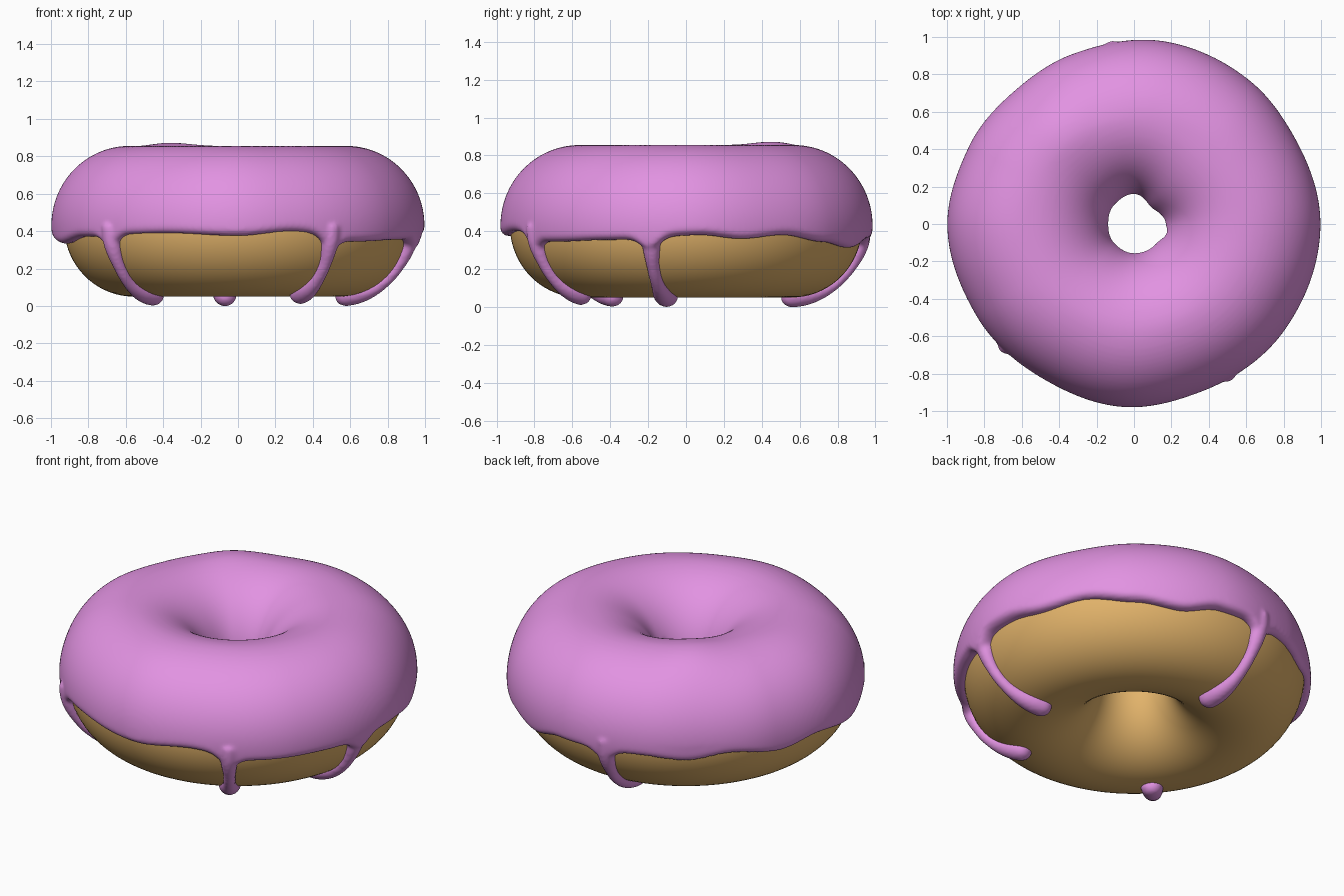
import bpy, bmesh, math
from mathutils import Vector

if "Cube" in bpy.data.objects:
    bpy.data.objects.remove(bpy.data.objects["Cube"])

R, RX, RZ, ZC = 0.5575, 0.3725, 0.38, 0.43   # ring radius, section radii, centre height


def material(name, rgb):
    m = bpy.data.materials.new(name)
    m.diffuse_color = (*rgb, 1)
    m.use_nodes = True
    m.node_tree.nodes["Principled BSDF"].inputs["Base Color"].default_value = m.diffuse_color
    return m


def make_object(name, bm, mat):
    bmesh.ops.recalc_face_normals(bm, faces=bm.faces[:])
    for f in bm.faces:
        f.smooth = True
    me = bpy.data.meshes.new(name)
    bm.to_mesh(me)
    bm.free()
    me.materials.append(mat)
    ob = bpy.data.objects.new(name, me)
    bpy.context.collection.objects.link(ob)
    return ob


def wave(keys, deg):
    """Smooth periodic interpolation of (degrees, value) pairs."""
    deg %= 360
    pts = [(keys[-1][0] - 360, keys[-1][1])] + keys + [(keys[0][0] + 360, keys[0][1])]
    for (a, va), (b, vb) in zip(pts, pts[1:]):
        if a <= deg <= b:
            t = (deg - a) / (b - a)
            return va + (vb - va) * t * t * (3 - 2 * t)


def surface(theta, phi, off=0.0):
    """Point on the dough ring, pushed outwards by off."""
    r = R + (RX + off) * math.cos(phi)
    return Vector((r * math.cos(theta), r * math.sin(theta), ZC + (RZ + off) * math.sin(phi)))


def grid_faces(bm, rings, close):
    n = len(rings)
    for i in range(n if close else n - 1):
        a, b = rings[i], rings[(i + 1) % n]
        for j in range(len(a)):
            k = (j + 1) % len(a)
            bm.faces.new((a[j], a[k], b[k], b[j]))


tan = material("dough_tan", (0.76, 0.45, 0.145))
pink = material("icing_pink", (0.76, 0.29, 0.76))

# Dough ring
bm = bmesh.new()
rings = [[bm.verts.new(surface(math.tau * i / 144, math.tau * j / 72)) for j in range(72)]
         for i in range(144)]
grid_faces(bm, rings, True)
make_object("dough", bm, tan)

# Icing outline, lower edge height, hole thickness and hole edge height by angle
OUTLINE = [(0, .997), (30, .975), (50, .985), (80, .99), (110, .966), (130, .955), (155, .975),
           (180, .998), (210, .975), (240, .96), (268, .98), (290, .966), (325, .985)]
EDGE = [(5, .38), (18, .36), (33, .38), (50, .345), (66, .315), (80, .36), (110, .36), (125, .34),
        (140, .375), (158, .34), (172, .375), (193, .335), (210, .37), (245, .39), (270, .375),
        (288, .40), (312, .345), (335, .355)]
HOLE_T = [(0, .03), (45, .06), (90, .025), (135, .04), (180, .05), (225, .04), (270, .03)]
HOLE_Z = [(0, .50), (45, .43), (90, .42), (180, .43), (270, .42), (320, .44), (345, .54)]
# Drips: start angle, end angle, phi of the tip
DRIPS = [(223.5, 220.5, -1.62), (302, 301, -1.48), (348.5, 350, -1.66), (97, 97, -1.72)]

# Icing shell with a rounded lip
bm = bmesh.new()
rings = []
NT, NP = 300, 70
for i in range(NT):
    th = math.tau * i / NT
    d = math.degrees(th)
    z_out = wave(EDGE, d)
    for a, _, _ in DRIPS:
        gap = (d - a + 180) % 360 - 180
        z_out -= 0.06 * math.exp(-(gap / 4.0) ** 2)
    p0 = math.asin((z_out - ZC) / RZ)
    p1 = math.pi - math.asin((wave(HOLE_Z, d) - ZC) / RZ)
    t_out, t_in = wave(OUTLINE, d) - 0.93, wave(HOLE_T, d)
    outer, inner = [], []
    for j in range(NP + 1):
        u = 0.5 - 0.5 * math.cos(math.pi * j / NP)
        ph = p0 + (p1 - p0) * u
        c = math.cos(ph)
        t = 0.045 + ((t_out if c > 0 else t_in) - 0.045) * abs(c)
        # small swelling on top
        p = surface(th, ph)
        if p.z > ZC:
            t += 0.022 * math.exp(-((p.x + .4) ** 2 + (p.y - .5) ** 2) / .03)
        lip = min(1, min(ph - p0, p1 - ph) * RX / 0.04)
        t *= math.sqrt(max(0, 1 - (1 - lip) ** 2))
        outer.append(bm.verts.new(surface(th, ph, t)))
        inner.append(bm.verts.new(surface(th, ph, -0.02)))
    rings.append(outer + inner[::-1])
grid_faces(bm, rings, True)


def smooth(a, b, x):
    x = max(0, min(1, (x - a) / (b - a)))
    return x * x * (3 - 2 * x)


# Drips: thin stems running down the dough into round blobs underneath
for a, b, tip in DRIPS:
    rings = []
    n, start = 60, 0.0
    for i in range(n + 1):
        s = i / n
        th = math.radians(a + (b - a) * smooth(.3, 1, s))
        ph = start + (tip - start) * s
        blob = smooth(.5, .88, s)
        rad = 0.034 + 0.016 * (1 - smooth(.1, .4, s)) + 0.028 * blob
        centre = surface(th, ph, 0.006 - 0.016 * blob)
        left = (1 - s) * abs(tip - start) * RX / 0.06
        if left < 1:
            rad *= math.sqrt(max(0.003, 1 - (1 - left) ** 2))
        side = Vector((-math.sin(th), math.cos(th), 0))
        out = Vector((math.cos(ph) * math.cos(th), math.cos(ph) * math.sin(th), math.sin(ph)))
        rings.append([bm.verts.new(centre + rad * (side * math.cos(q) + out * math.sin(q)))
                      for q in (math.tau * k / 20 for k in range(20))])
    grid_faces(bm, rings, False)
    bm.faces.new(rings[0])
    bm.faces.new(rings[-1])

# Fuse shell and drips into one smooth skin
icing = make_object("icing", bm, pink)
rem = icing.modifiers.new("fuse", 'REMESH')
rem.mode = 'VOXEL'
rem.voxel_size = 0.0115
rem.use_smooth_shade = True
sm = icing.modifiers.new("soften", 'SMOOTH')
sm.factor = 0.5
sm.iterations = 5
